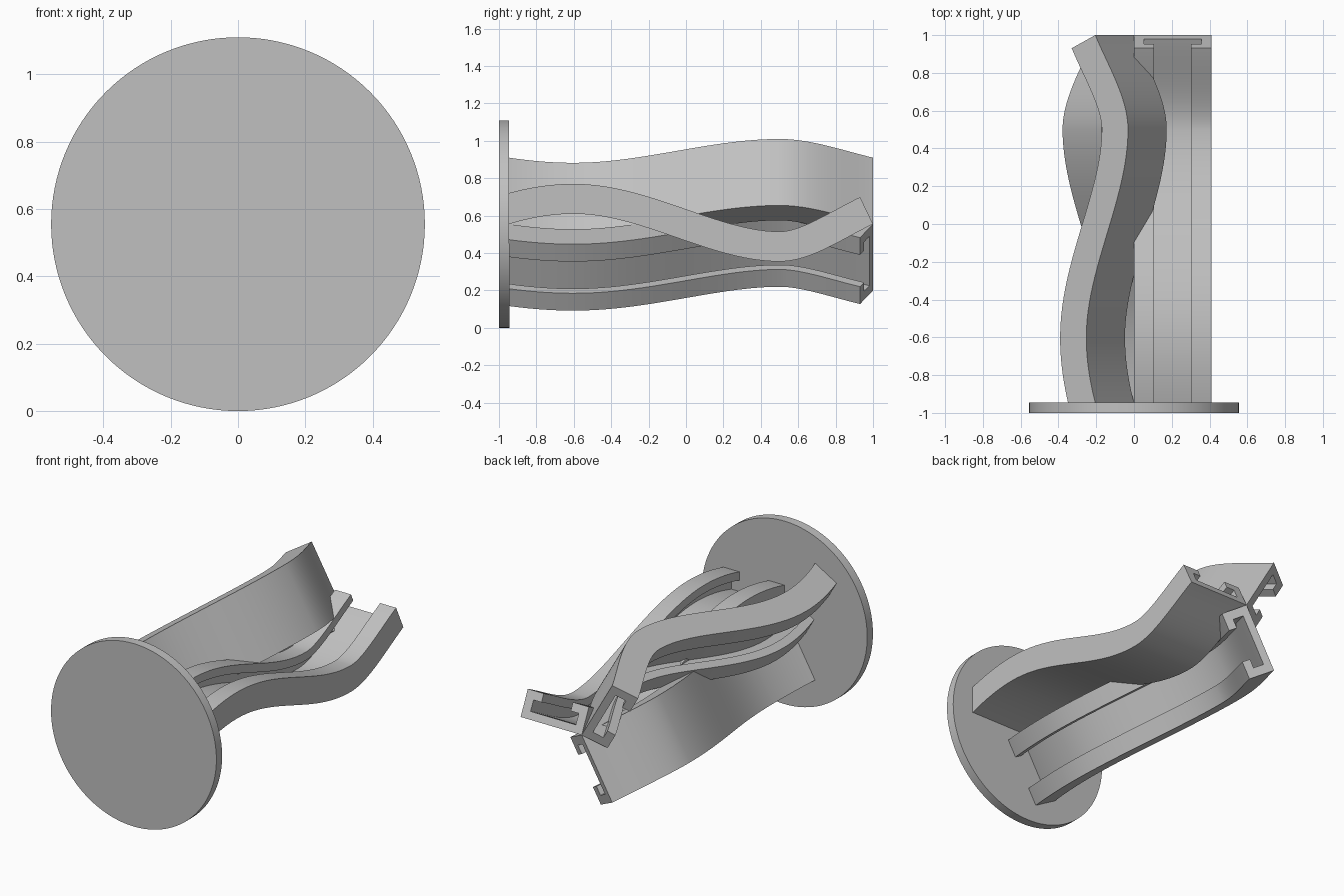
import bpy, bmesh, math

if "Cube" in bpy.data.objects:
    bpy.data.objects.remove(bpy.data.objects["Cube"], do_unlink=True)

RADIUS = 0.555
WIDTH, DEPTH = 0.41, 0.16          # rail channel outer size
STEPS = 24                         # sweep steps per path segment

grey = bpy.data.materials.new("light_grey")
grey.use_nodes = True
colour = (0.53, 0.53, 0.53, 1)
grey.diffuse_color = colour
grey.node_tree.nodes["Principled BSDF"].inputs["Base Color"].default_value = colour


def finish(obj):
    obj.data.materials.append(grey)
    bpy.ops.object.select_all(action='DESELECT')
    obj.select_set(True)
    bpy.context.view_layer.objects.active = obj
    bpy.ops.object.shade_smooth_by_angle(angle=math.radians(30))


# Wavy path: knots of (y, offset, slope), joined by cubic segments
knots = [(-0.946, 0, 0.3), (-0.6, 0.055, 0), (0.5, -0.2, 0), (1, 0, 0.48)]


def path():
    points = []
    for (y0, f0, s0), (y1, f1, s1) in zip(knots, knots[1:]):
        h = y1 - y0
        for i in range(STEPS + 1):
            if i == 0 and points:
                continue
            u = i / STEPS
            blend = u * u * (3 - 2 * u)
            f = f0 + (f1 - f0) * blend + h * s0 * u * (1 - u) ** 2 - h * s1 * u * u * (1 - u)
            slope = ((f1 - f0) * 6 * u * (1 - u) / h
                     + s0 * (1 - u) * (1 - 3 * u) + s1 * u * (3 * u - 2))
            points.append((y0 + h * u, f, math.atan(slope)))
    return points


# Slotted channel section: one half, mirrored across the width
wall, lip, floor, under = 0.053, 0.107, 0.045, 0.11
half = [(0, 0), (0, DEPTH), (lip, DEPTH), (lip, under), (wall, under), (wall, floor)]
section = half + [(WIDTH - r, t) for r, t in reversed(half)]

# Rail: section swept square to the path
bm = bmesh.new()
rings = [[bm.verts.new((r, y - t * math.sin(a), f + t * math.cos(a))) for r, t in section]
         for y, f, a in path()]
for ring, following in zip(rings, rings[1:]):
    for i in range(len(section)):
        j = (i + 1) % len(section)
        bm.faces.new((ring[i], ring[j], following[j], following[i]))
bm.faces.new(rings[0])
bm.faces.new(rings[-1])
bmesh.ops.recalc_face_normals(bm, faces=bm.faces)
rail_mesh = bpy.data.meshes.new("channel_rail")
bm.to_mesh(rail_mesh)
bm.free()

# Three rails spaced evenly around the long axis
for name, turn in (("left_rail", 0), ("upper_rail", 1), ("lower_rail", 2)):
    rail = bpy.data.objects.new(name, rail_mesh.copy())
    rail.location.z = RADIUS
    rail.rotation_euler.y = -turn * math.tau / 3
    bpy.context.collection.objects.link(rail)
    finish(rail)

# Round end plate
bpy.ops.mesh.primitive_cylinder_add(vertices=128, radius=RADIUS, depth=0.055,
                                    location=(0, -0.9725, RADIUS),
                                    rotation=(math.pi / 2, 0, 0))
plate = bpy.context.object
plate.name = "end_plate"
finish(plate)
